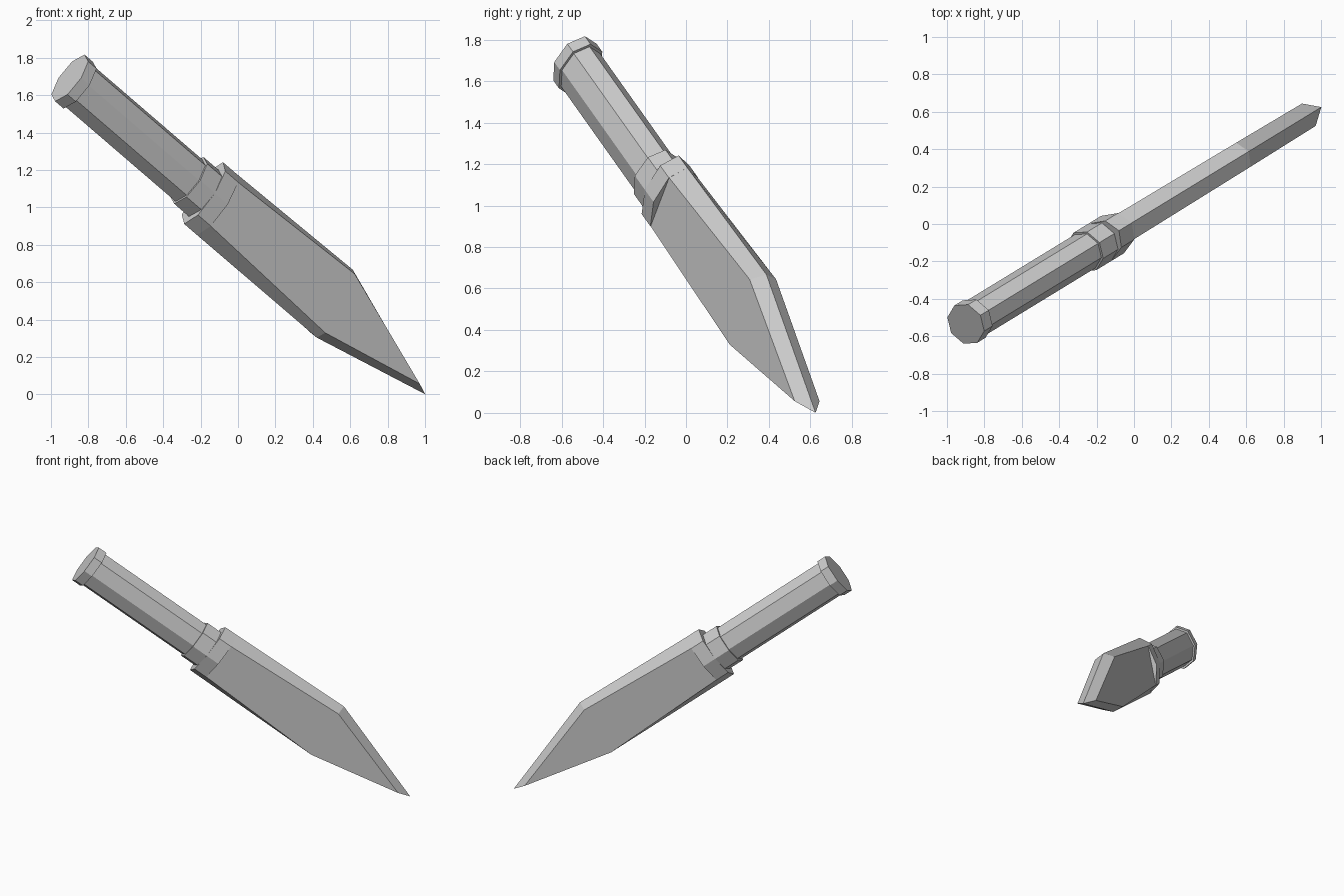
import bpy, bmesh
from math import cos, sin, pi
from mathutils import Matrix, Vector

if "Cube" in bpy.data.objects:
    bpy.data.objects.remove(bpy.data.objects["Cube"])

# Knife axes: local x runs to the tip, y towards the spine, z across the thickness
U = Vector((0.688, 0.420, -0.592)).normalized()
N = Vector((0.521, -0.854, 0)).normalized()
N = (N - U * N.dot(U)).normalized()
W = N.cross(U)
PLACE = Matrix.Translation((-0.006, 0.010, 0)) @ Matrix((U, W, N)).transposed().to_4x4()
AXIS_T = 0.744


def add_rings(name, rings):
    """Skin equal-length rings of local points, capping both ends."""
    bm = bmesh.new()
    loops = [[bm.verts.new(PLACE @ Vector((s, t + AXIS_T, n))) for s, t, n in ring]
             for ring in rings]
    count = len(loops[0])
    for a, b in zip(loops, loops[1:]):
        for i in range(count):
            j = (i + 1) % count
            bm.faces.new((a[i], a[j], b[j], b[i]))
    bm.faces.new(loops[0])
    bm.faces.new(loops[-1])
    bmesh.ops.recalc_face_normals(bm, faces=bm.faces)
    mesh = bpy.data.meshes.new(name)
    bm.to_mesh(mesh)
    bm.free()
    obj = bpy.data.objects.new(name, mesh)
    bpy.context.collection.objects.link(obj)
    return obj


def octagon(s, tall, wide):
    return [(s, tall * cos(k * pi / 4), wide * sin(k * pi / 4)) for k in range(8)]


# Handle, its two end bands and the guard: start, end, half height, half thickness
for name, s0, s1, tall, wide in (
        ("pommel", -1.845, -1.78, 0.155, 0.117),
        ("handle", -1.78, -0.92, 0.140, 0.105),
        ("ferrule", -0.92, -0.805, 0.155, 0.117),
        ("guard", -0.805, -0.705, 0.205, 0.117)):
    add_rings(name, [octagon(s0, tall, wide), octagon(s1, tall, wide)])

# Blade: flat side outlines joined by bevels meeting at a ridge all round
side = [(-0.705, 0.145), (0.177, 0.185), (0.855, -0.046), (0.214, -0.178), (-0.705, -0.145)]
ridge = [(-0.705, 0.205), (0.190, 0.223), (0.951, -0.045), (0.224, -0.203), (-0.705, -0.205)]


def side_ring(sign):
    return [(s, t, sign * (0.081 - 0.007 * (s + 0.705))) for s, t in side]


add_rings("blade", [side_ring(1), [(s, t, 0) for s, t in ridge], side_ring(-1)])
